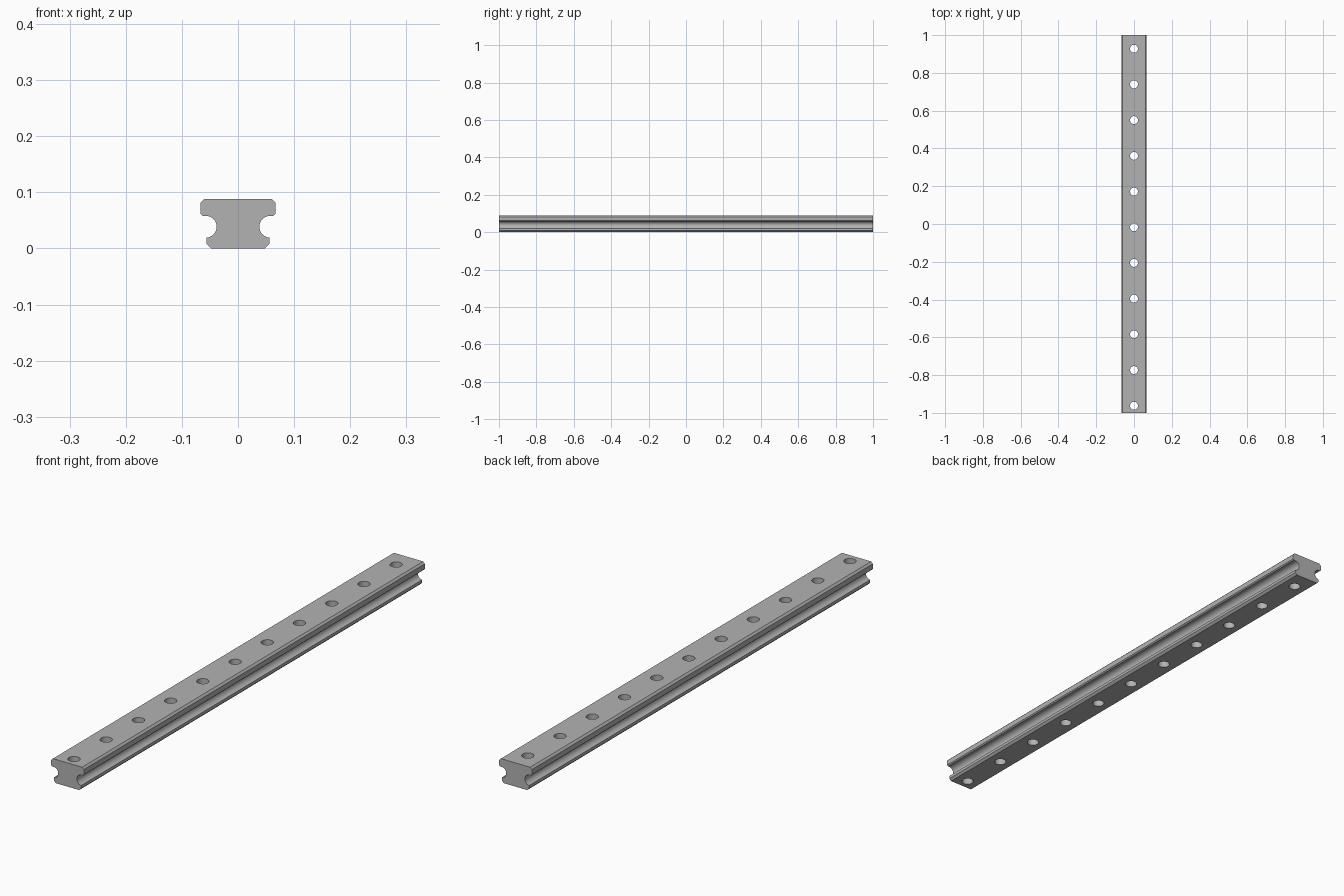
import bpy
import bmesh
from math import pi, sin, cos

cube = bpy.data.objects.get("Cube")
if cube:
    bpy.data.objects.remove(cube, do_unlink=True)

steel = bpy.data.materials.new("steel grey")
steel.use_nodes = True
grey = (0.45, 0.45, 0.45, 1)
steel.diffuse_color = grey
steel.node_tree.nodes["Principled BSDF"].inputs["Base Color"].default_value = grey


def make_object(name, bm):
    mesh = bpy.data.meshes.new(name)
    bmesh.ops.recalc_face_normals(bm, faces=bm.faces)
    bm.to_mesh(mesh)
    bm.free()
    mesh.materials.append(steel)
    obj = bpy.data.objects.new(name, mesh)
    bpy.context.collection.objects.link(obj)
    return obj


# Half of the rail section, from bottom to top: foot, round groove, head
GROOVE_X, GROOVE_Z, GROOVE_R, STEPS = 0.0575, 0.0385, 0.0195, 20
half = [(0.048, 0), (0.056, 0.008)]
half += [(GROOVE_X - GROOVE_R * sin(pi * i / STEPS),
          GROOVE_Z - GROOVE_R * cos(pi * i / STEPS)) for i in range(1, STEPS + 1)]
half[2:2] = [(0.056, GROOVE_Z - GROOVE_R)]
half += [(0.063, 0.058), (0.067, 0.062), (0.067, 0.081), (0.060, 0.088)]
section = half + [(-x, z) for x, z in reversed(half)]

# Rail body, extruded along its length
bm = bmesh.new()
end = bm.faces.new([bm.verts.new((x, -1, z)) for x, z in section])
side = bmesh.ops.extrude_face_region(bm, geom=[end])
moved = [v for v in side["geom"] if isinstance(v, bmesh.types.BMVert)]
bmesh.ops.translate(bm, verts=moved, vec=(0, 2, 0))
rail = make_object("rail", bm)

# Row of bolt hole cutters
HOLES, PITCH, FIRST_Y = 11, 0.189, -0.962
bm = bmesh.new()
for i in range(HOLES):
    made = bmesh.ops.create_cone(bm, cap_ends=True, segments=32, radius1=0.021,
                                 radius2=0.021, depth=0.2)
    bmesh.ops.translate(bm, verts=made["verts"], vec=(0, FIRST_Y + i * PITCH, 0.044))
cutter = make_object("bolt_hole_cutter", bm)

# Drill the holes, then drop the cutter
drill = rail.modifiers.new("bolt holes", "BOOLEAN")
drill.operation = "DIFFERENCE"
drill.solver = "EXACT"
drill.object = cutter
bpy.ops.object.select_all(action="DESELECT")
rail.select_set(True)
bpy.context.view_layer.objects.active = rail
bpy.ops.object.modifier_apply(modifier=drill.name)
bpy.data.objects.remove(cutter, do_unlink=True)
bpy.ops.object.shade_smooth_by_angle()
